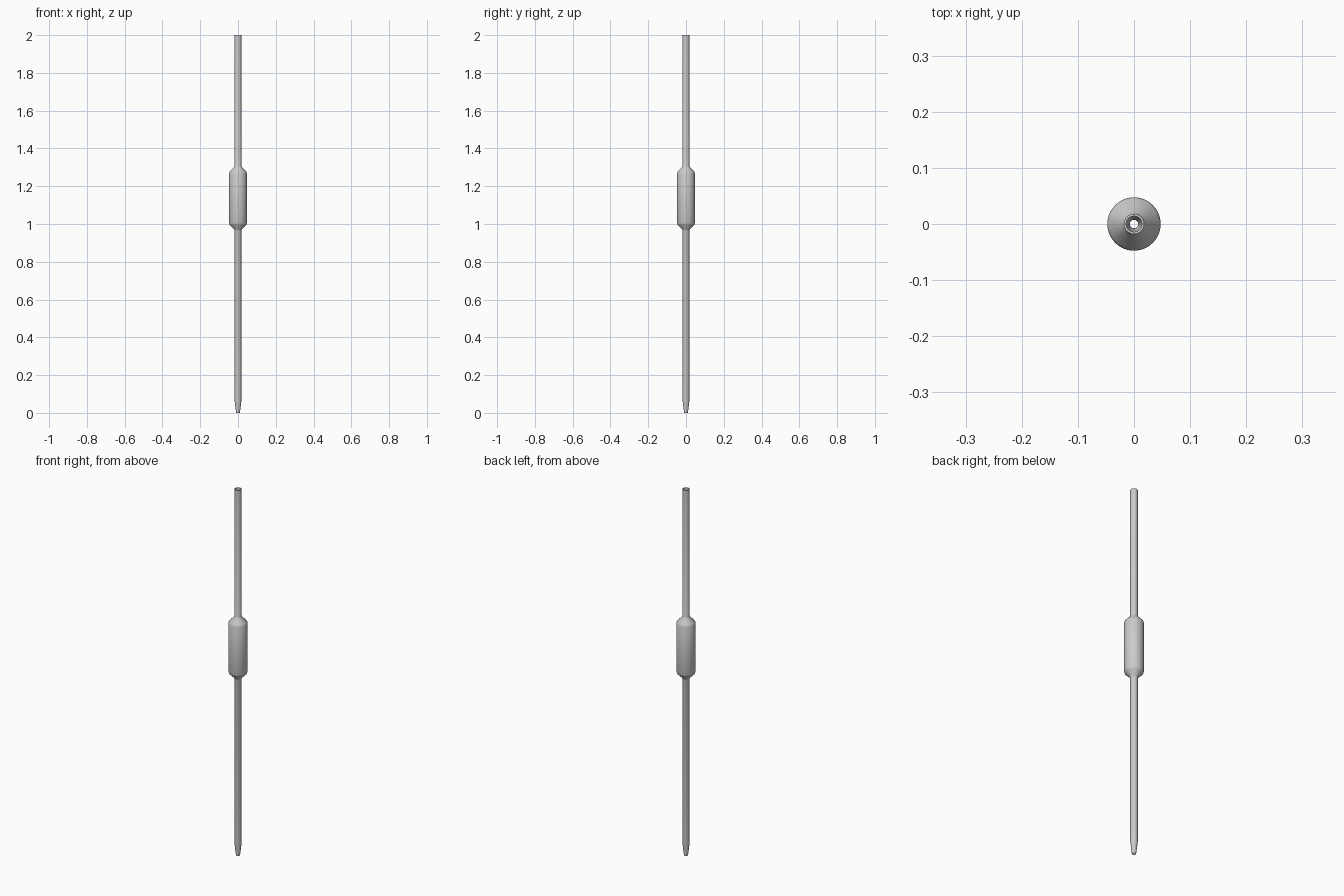
import bpy, bmesh, math

if "Cube" in bpy.data.objects:
    bpy.data.objects.remove(bpy.data.objects["Cube"])

SIDES = 48
# outer wall (radius, height) from tip to mouth
outer = [(0.010, 0.0), (0.018, 0.065), (0.018, 0.963), (0.021, 0.972),
         (0.044, 0.995), (0.0475, 1.005), (0.0475, 1.268), (0.044, 1.277),
         (0.021, 1.300), (0.018, 1.309), (0.018, 2.0)]
# hollow bore following the outer wall, from mouth back to tip
WALL = 0.004
inner = [(max(r - WALL, 0.0075) if z > 0 else 0.0075, z) for r, z in reversed(outer)]
profile = outer + inner

# glass tube with bulb, lathed around z
bm = bmesh.new()
rings = []
for r, z in profile:
    rings.append([bm.verts.new((r * math.cos(2 * math.pi * i / SIDES),
                                r * math.sin(2 * math.pi * i / SIDES), z))
                  for i in range(SIDES)])
for a, b in zip(rings, rings[1:] + rings[:1]):
    for i in range(SIDES):
        j = (i + 1) % SIDES
        bm.faces.new((a[i], a[j], b[j], b[i]))
bmesh.ops.recalc_face_normals(bm, faces=bm.faces)
mesh = bpy.data.meshes.new("pipette_tube")
bm.to_mesh(mesh)
bm.free()
tube = bpy.data.objects.new("pipette_tube", mesh)
bpy.context.collection.objects.link(tube)
bpy.context.view_layer.objects.active = tube
tube.select_set(True)
bpy.ops.object.shade_smooth_by_angle(angle=math.radians(35))
